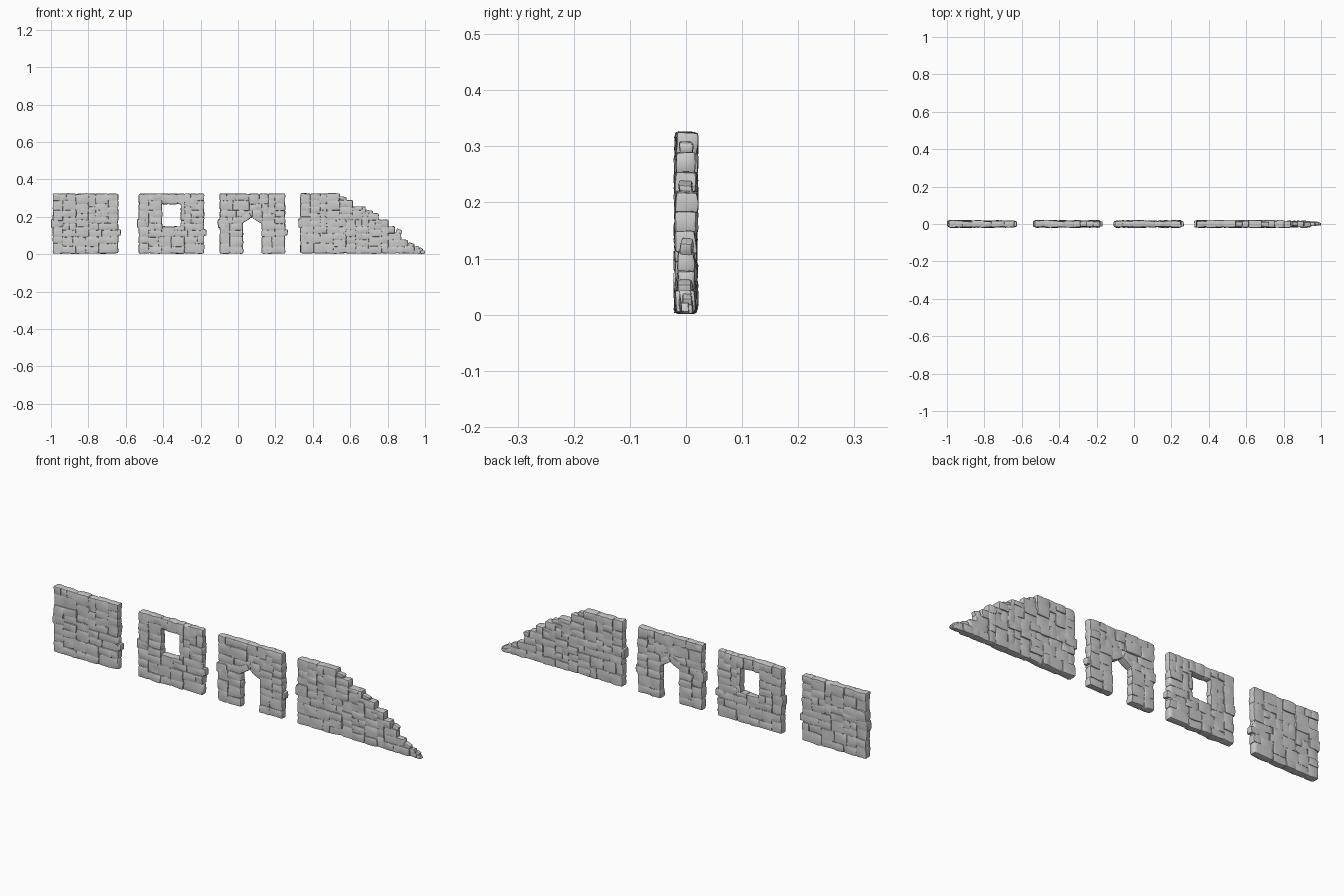
import bpy, bmesh, random
from mathutils import Vector, Matrix, noise

if "Cube" in bpy.data.objects:
    bpy.data.objects.remove(bpy.data.objects["Cube"])

CW, CH, Z0 = 0.0173, 0.0176, 0.004      # packing cell size and base height
ROWS = 18
rng = random.Random(7)


def stone(bm, cx, cz, hx, hz, hy=None, tilt=None, cy=None):
    """Add one rounded, slightly lumpy stone that runs through the wall."""
    hy = rng.uniform(0.0145, 0.0205) if hy is None else hy
    cy = rng.uniform(-0.0015, 0.0015) if cy is None else cy
    tilt = rng.uniform(-0.035, 0.035) if tilt is None else tilt
    tmp = bmesh.new()
    bmesh.ops.create_cube(tmp, size=2)
    bmesh.ops.subdivide_edges(tmp, edges=tmp.edges[:], cuts=3, use_grid_fill=True)
    rot = Matrix.Rotation(tilt, 3, 'Y')
    seed = Vector((rng.uniform(0, 50), rng.uniform(0, 50), rng.uniform(0, 50)))
    for v in tmp.verts:
        p = Vector([(1 if c >= 0 else -1) * abs(c) ** 0.6 for c in v.co])
        p /= sum(abs(c) ** 9 for c in p) ** (1 / 9)
        q = rot @ Vector((p.x * hx, p.y * hy, p.z * hz)) + Vector((cx, cy, cz))
        q += noise.noise_vector(q * 30) * 0.003
        q.y += noise.noise(q * 40 + seed) * 0.003
        q.y = max(-0.022, min(0.022, q.y))
        v.co = q
    me = bpy.data.meshes.new("tmp")
    tmp.to_mesh(me)
    tmp.free()
    bm.from_mesh(me)
    bpy.data.meshes.remove(me)


def wall(name, x0, cols, solid, seed, extras=()):
    """Pack random stones into the cells where solid(col, row) is true."""
    rng.seed(seed)
    bm = bmesh.new()
    free = {(c, r) for c in range(cols) for r in range(ROWS) if solid(c, r)}
    for r in range(ROWS):
        for c in range(cols):
            if (c, r) not in free:
                continue
            run = 1
            while (c + run, r) in free:
                run += 1
            w = min(run, rng.choice((2, 3, 3, 4, 4, 5)))
            if run - w == 1:
                w += 1
            want, h = rng.choice((2, 2, 2, 3, 3)), 1
            if ROWS - r - want == 1:
                want += 1
            while h < want and all((c + i, r + h) in free for i in range(w)):
                h += 1
            free -= {(c + i, r + j) for i in range(w) for j in range(h)}
            stone(bm, x0 + (c + w / 2) * CW, Z0 + (r + h / 2) * CH,
                  w * CW / 2 + 0.0022, h * CH / 2 + 0.0022)
    for e in extras:
        stone(bm, *e)
    zmin = min(v.co.z for v in bm.verts)
    bmesh.ops.translate(bm, verts=bm.verts[:], vec=(0, 0, 0.001 - zmin))
    me = bpy.data.meshes.new(name)
    bm.to_mesh(me)
    bm.free()
    ob = bpy.data.objects.new(name, me)
    bpy.context.collection.objects.link(ob)
    bpy.context.view_layer.objects.active = ob
    ob.select_set(True)
    bpy.ops.object.shade_smooth_by_angle(angle=0.8)
    ob.select_set(False)


def teeth(x0, width):
    """Interlocking stones sticking out at the left and right ends."""
    return [(x0 + 0.018, 0.163, 0.029, 0.025, 0.017, 0),
            (x0 + width - 0.012, 0.115, 0.027, 0.016, 0.015, 0)]


# Plain wall
wall("plain_wall", -0.988, 20, lambda c, r: True, 3, teeth(-0.988, 0.346))

# Wall with square window
wall("window_wall", -0.529, 20,
     lambda c, r: not (7 <= c < 13 and 8 <= r < 15), 3, teeth(-0.529, 0.346))

# Wall with pointed doorway: two leaning stones form the arch
wall("door_wall", -0.096, 20,
     lambda c, r: not (7 <= c < 13 and r < 11), 3,
     teeth(-0.096, 0.346) + [(0.040, 0.194, 0.032, 0.016, 0.018, -0.5),
                             (0.108, 0.192, 0.034, 0.016, 0.017, 0.55)])

# Ruined wall stepping down to the right, ending in rubble
X4 = 0.335
ENDS = (0.945, 0.905, 0.875, 0.845, 0.795, 0.745, 0.685, 0.615, 0.54)
rubble = [(0.335 + 0.012, 0.165, 0.025, 0.024, 0.017, 0),
          (0.925, 0.045, 0.018, 0.012, 0.012, 0.3),
          (0.95, 0.026, 0.018, 0.013, 0.011, -0.2),
          (0.955, 0.011, 0.02, 0.01, 0.012, 0.1),
          (0.975, 0.022, 0.012, 0.010, 0.009, 0.4),
          (0.978, 0.009, 0.013, 0.008, 0.01, 0.0),
          (0.991, 0.010, 0.009, 0.008, 0.007, -0.3),
          (0.555, 0.296, 0.025, 0.009, 0.012, 0.1),
          (0.700, 0.222, 0.022, 0.011, 0.012, 0.25),
          (0.86, 0.118, 0.016, 0.012, 0.011, 0.3)]
wall("ruined_wall", X4, 40,
     lambda c, r: X4 + (c + 0.5) * CW < ENDS[r // 2], 11, rubble)
